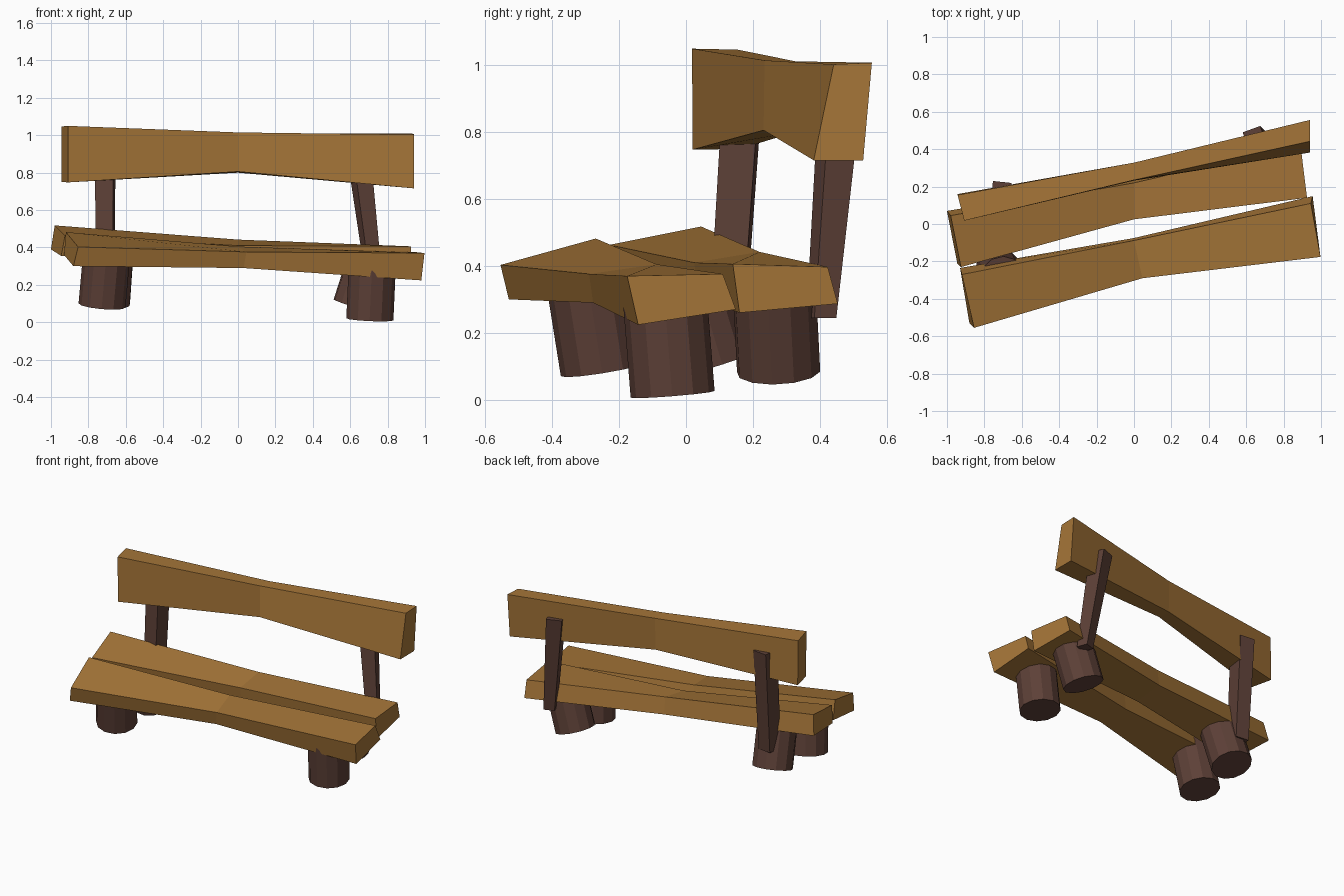
import bpy, bmesh
from math import radians
from mathutils import Vector, Matrix

if "Cube" in bpy.data.objects:
    bpy.data.objects.remove(bpy.data.objects["Cube"])


def material(name, color):
    m = bpy.data.materials.new(name)
    m.diffuse_color = (*color, 1)
    m.use_nodes = True
    m.node_tree.nodes["Principled BSDF"].inputs["Base Color"].default_value = m.diffuse_color
    return m


WOOD = material("warm_wood", (0.38, 0.18, 0.04))
DARK = material("dark_wood", (0.109, 0.051, 0.038))


def add_object(name, bm, mat):
    bmesh.ops.recalc_face_normals(bm, faces=bm.faces)
    mesh = bpy.data.meshes.new(name)
    bm.to_mesh(mesh)
    bm.free()
    mesh.materials.append(mat)
    ob = bpy.data.objects.new(name, mesh)
    bpy.context.collection.objects.link(ob)
    return ob


def loft(name, sections, mat):
    """Skin four-cornered sections into a closed, flat-faced beam."""
    bm = bmesh.new()
    rings = [[bm.verts.new(p) for p in s] for s in sections]
    for a, b in zip(rings, rings[1:]):
        for i in range(4):
            j = (i + 1) % 4
            bm.faces.new((a[i], a[j], b[j], b[i]))
    bm.faces.new(rings[0])
    bm.faces.new(rings[-1])
    return add_object(name, bm, mat)


def leg(name, foot, lean, length, radius=0.126):
    """Stump leg rising from its foot centre along the lean direction."""
    axis = Vector(lean).normalized()
    rot = axis.to_track_quat('Z', 'Y').to_matrix().to_4x4()
    mat = Matrix.Translation(Vector(foot) + axis * length / 2) @ rot
    bm = bmesh.new()
    bmesh.ops.create_cone(bm, cap_ends=True, segments=12, radius1=radius,
                          radius2=radius, depth=length, matrix=mat)
    return add_object(name, bm, DARK)


def post(name, bottom, top, size_bottom, size_top, turn):
    """Tapered square post between two centres, turned about z."""
    rot = Matrix.Rotation(radians(turn), 3, 'Z')

    def ring(c, s):
        return [Vector(c) + rot @ Vector((i * s[0] / 2, j * s[1] / 2, 0))
                for i, j in ((-1, -1), (1, -1), (1, 1), (-1, 1))]
    return loft(name, [ring(bottom, size_bottom), ring(top, size_top)], DARK)


# Planks: left, middle and right sections,
# each front top, front bottom, back bottom, back top
loft("front_seat_plank", [
    [(-0.855, -0.555, 0.403), (-0.88, -0.53, 0.30), (-0.93, -0.235, 0.36), (-0.92, -0.27, 0.482)],
    [(0.045, -0.29, 0.376), (0.03, -0.278, 0.29), (0, -0.075, 0.30), (0, -0.088, 0.405)],
    [(0.997, -0.176, 0.37), (0.98, -0.143, 0.224), (0.955, 0.149, 0.27), (0.945, 0.11, 0.376)]], WOOD)
loft("back_seat_plank", [
    [(-0.925, -0.23, 0.463), (-0.945, -0.21, 0.355), (-1.0, 0.07, 0.39), (-0.98, 0.045, 0.518)],
    [(0, 0.025, 0.41), (0, 0.035, 0.305), (0, 0.235, 0.33), (0, 0.22, 0.442)],
    [(0.925, 0.14, 0.406), (0.92, 0.16, 0.26), (0.885, 0.454, 0.287), (0.89, 0.424, 0.397)]], WOOD)
loft("backrest", [
    [(-0.908, 0.018, 1.05), (-0.908, 0.02, 0.748), (-0.943, 0.16, 0.75), (-0.943, 0.155, 1.047)],
    [(0, 0.235, 1.015), (0, 0.232, 0.806), (0, 0.325, 0.80), (0, 0.328, 1.012)],
    [(0.94, 0.442, 1.003), (0.94, 0.382, 0.716), (0.94, 0.53, 0.716), (0.94, 0.556, 1.008)]], WOOD)

# Stump legs
leg("front_left_leg", (-0.727, -0.25, 0.09), (0.09, -0.16, 1), 0.30)
leg("front_right_leg", (0.705, -0.04, 0.016), (0.045, -0.08, 1), 0.30)
leg("back_left_leg", (-0.70, 0.08, 0.105), (0.07, -0.3, 1), 0.30)
leg("back_right_leg", (0.63, 0.277, 0.084), (0.32, -0.05, 1), 0.26)

# Backrest posts
post("left_post", (-0.71, 0.125, 0.25), (-0.71, 0.17, 0.93), (0.09, 0.10), (0.10, 0.11), -6)
post("right_post", (0.725, 0.405, 0.245), (0.645, 0.46, 0.90), (0.07, 0.07), (0.10, 0.10), 20)
